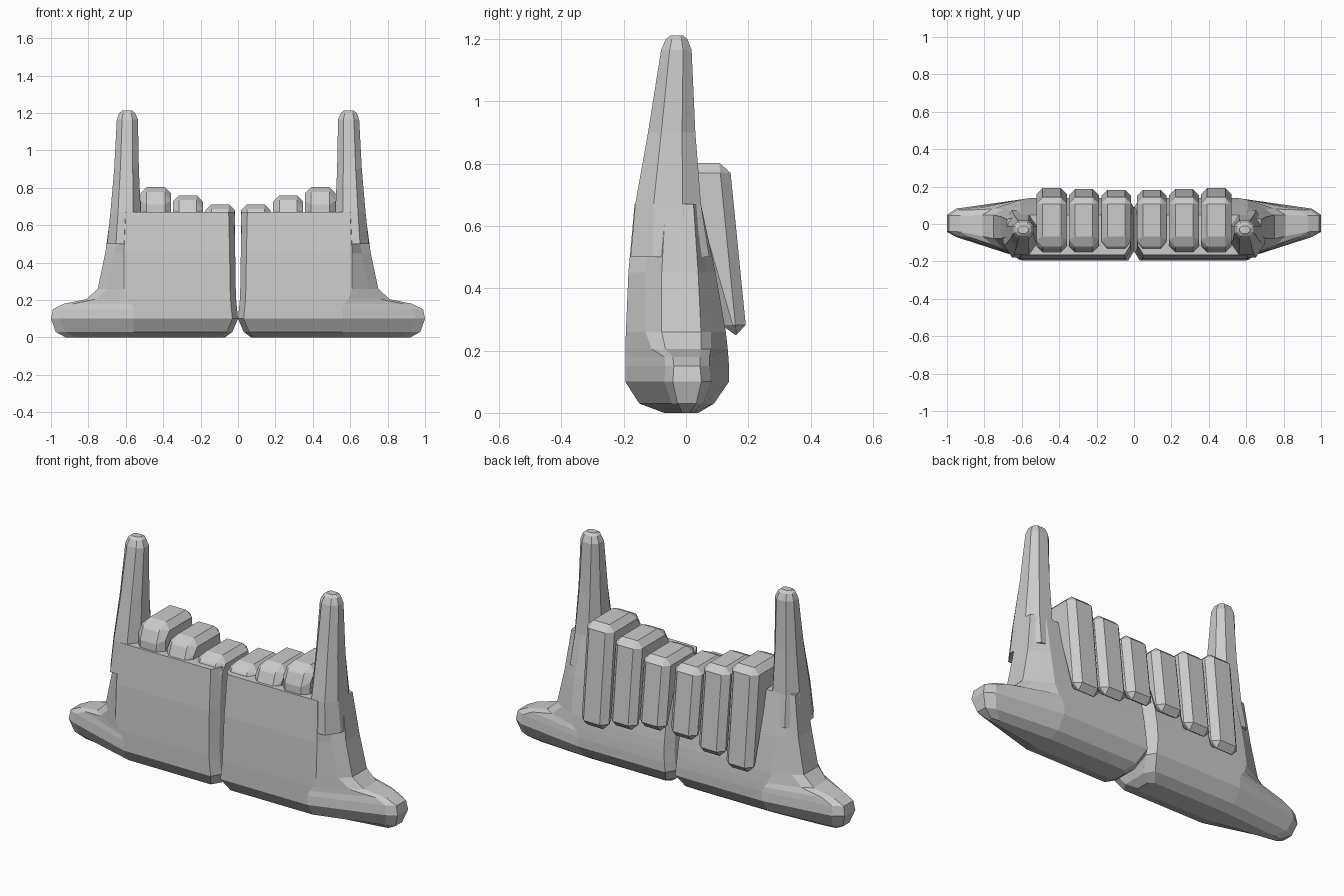
import bpy, bmesh

if "Cube" in bpy.data.objects:
    bpy.data.objects.remove(bpy.data.objects["Cube"])


def finish(bm, name, bevel=0.0):
    bmesh.ops.recalc_face_normals(bm, faces=bm.faces)
    me = bpy.data.meshes.new(name)
    bm.to_mesh(me)
    bm.free()
    ob = bpy.data.objects.new(name, me)
    bpy.context.collection.objects.link(ob)
    if bevel:
        b = ob.modifiers.new("bevel", 'BEVEL')
        b.width = bevel
        b.segments = 1
        b.limit_method = 'ANGLE'
        b.angle_limit = 0.6
    m = ob.modifiers.new("mirror", 'MIRROR')
    m.use_mirror_merge = False
    return ob


def loft(name, rings):
    bm = bmesh.new()
    vs = [[bm.verts.new(p) for p in r] for r in rings]
    n = len(vs[0])
    for a, b in zip(vs, vs[1:]):
        for i in range(n):
            j = (i + 1) % n
            bm.faces.new((a[i], a[j], b[j], b[i]))
    bm.faces.new(vs[0])
    bm.faces.new(vs[-1])
    return finish(bm, name)


# Palm: horizontal outlines tapering toward the outer toe
def palm_ring(z, x0, xm, x1, yf, yb, e0, e1):
    c, d = 0.03, 0.05
    if yb - yf < 0.12:
        d = 0.02
    xe = x1 - 0.05
    return [(x, y, z) for x, y in [
        (x0, yf + d), (x0 + c, yf), (xm, yf), (xe, e0), (x1, e0 * 0.6),
        (x1, e1 * 0.6), (xe, e1), (xm, yb), (x0 + c, yb), (x0, yb - d)]]


loft("palm", [palm_ring(*r) for r in [
    (0.00, 0.07, 0.56, 0.92, -0.07, 0.04, -0.02, 0.02),
    (0.03, 0.03, 0.56, 0.975, -0.15, 0.09, -0.045, 0.055),
    (0.10, 0.00, 0.56, 1.00, -0.195, 0.138, -0.07, 0.082),
    (0.15, 0.005, 0.56, 0.99, -0.195, 0.138, -0.065, 0.075),
    (0.18, 0.008, 0.57, 0.93, -0.195, 0.136, -0.07, 0.075),
    (0.205, 0.01, 0.59, 0.81, -0.195, 0.134, -0.11, 0.08),
    (0.26, 0.012, 0.61, 0.75, -0.193, 0.128, -0.13, 0.08),
    (0.45, 0.015, 0.61, 0.71, -0.185, 0.095, -0.13, 0.065),
    (0.67, 0.02, 0.60, 0.68, -0.165, 0.048, -0.11, 0.04)]])


# Tall upright finger
def post_ring(z, x0, x1, yf, yb):
    c, d = (x1 - x0) * 0.25, (yb - yf) * 0.28
    return [(x, y, z) for x, y in [
        (x0, yf + d), (x0 + c, yf), (x1 - c, yf), (x1, yf + d),
        (x1, yb - d), (x1 - c, yb), (x0 + c, yb), (x0, yb - d)]]


loft("upright_finger", [post_ring(*r) for r in [
    (0.50, 0.51, 0.70, -0.178, 0.075),
    (0.67, 0.52, 0.682, -0.163, 0.048),
    (0.90, 0.53, 0.662, -0.122, 0.03),
    (1.165, 0.535, 0.648, -0.08, 0.018),
    (1.20, 0.55, 0.635, -0.065, 0.005),
    (1.212, 0.565, 0.62, -0.05, -0.01)]])

# Folded fingers: side profile extruded across x
for i, (xa, xb, top, bot) in enumerate([
        (0.015, 0.175, 0.712, 0.33),
        (0.188, 0.348, 0.76, 0.29),
        (0.358, 0.522, 0.803, 0.25)]):
    yb = 0.195 - (bot - 0.25) * 0.1
    prof = [(-0.155, 0.56), (-0.15, top - 0.06), (-0.10, top), (0.14, top),
            (yb, bot), (yb - 0.07, bot), (0.03, 0.58)]
    bm = bmesh.new()
    f = bm.faces.new([bm.verts.new((xa, y, z)) for y, z in prof])
    ext = bmesh.ops.extrude_face_region(bm, geom=[f])
    bmesh.ops.translate(bm, vec=(xb - xa, 0, 0),
                        verts=[v for v in ext['geom'] if isinstance(v, bmesh.types.BMVert)])
    finish(bm, f"folded_finger_{i + 1}", 0.033)
